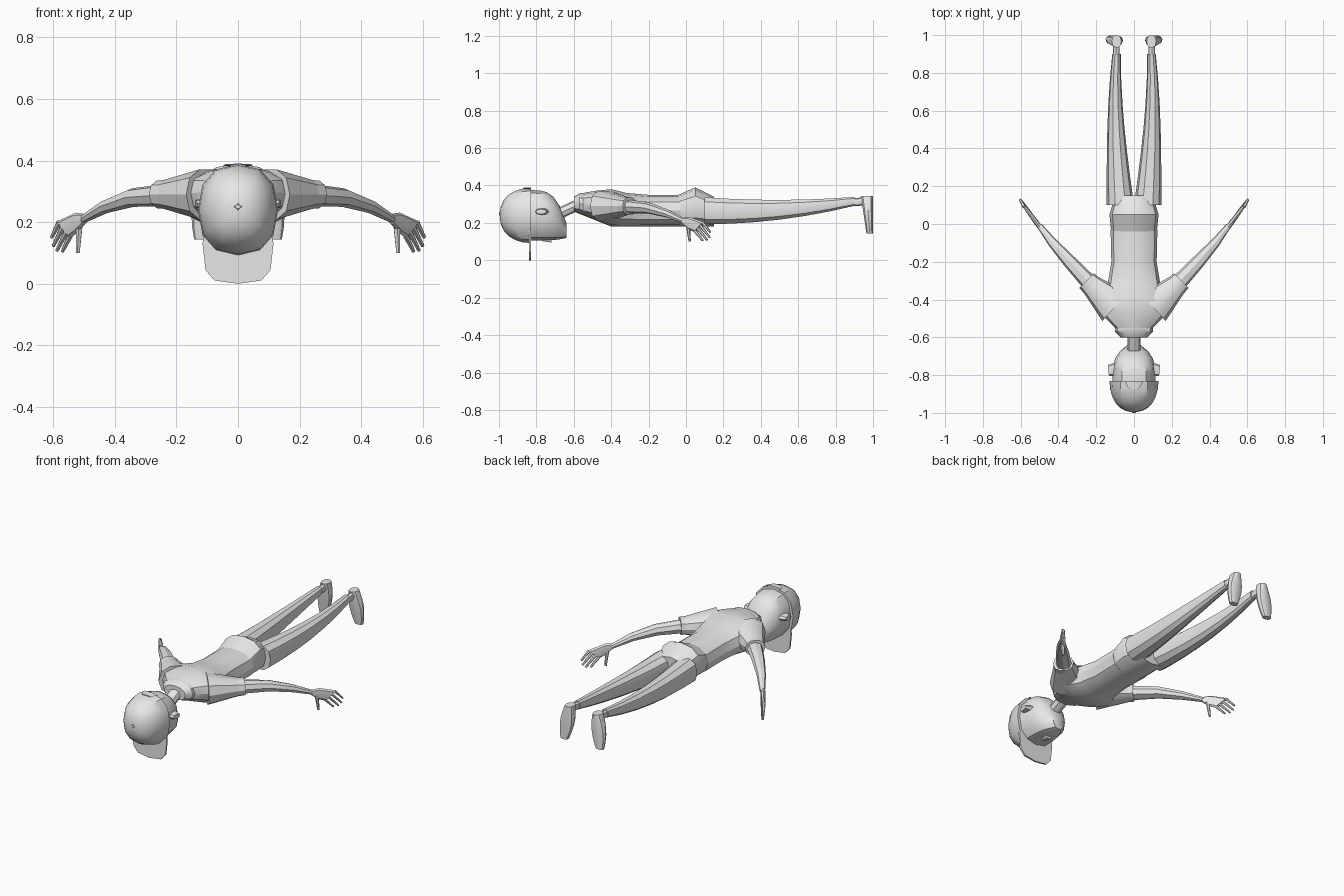
import bpy, bmesh
from math import cos, sin, pi, radians, copysign
from mathutils import Vector

default_cube = bpy.data.objects.get("Cube")
if default_cube:
    bpy.data.objects.remove(default_cube, do_unlink=True)

colour = (.8, .8, .8, 1)
grey = bpy.data.materials.new("plain grey")
grey.use_nodes = True
grey.diffuse_color = colour
grey.node_tree.nodes["Principled BSDF"].inputs["Base Color"].default_value = colour

RIGHTWARD = Vector((1, 0, 0))
BACKWARD = Vector((0, 1, 0))
UPWARD = Vector((0, 0, 1))


def loft(name, rings, sides=12, power=.85):
    """Skin a row of rings, each a centre and two half axes."""
    mesh_builder = bmesh.new()
    loops = []
    for centre, across, along in rings:
        loop = []
        for index in range(sides):
            angle = 2 * pi * index / sides
            c, s = [copysign(abs(value) ** power, value)
                    for value in (cos(angle), sin(angle))]
            loop.append(mesh_builder.verts.new(Vector(centre) + across * c + along * s))
        loops.append(loop)
    for near, far in zip(loops, loops[1:]):
        for index in range(sides):
            following = (index + 1) % sides
            mesh_builder.faces.new((near[index], near[following],
                                    far[following], far[index]))
    mesh_builder.faces.new(loops[0])
    mesh_builder.faces.new(loops[-1])
    bmesh.ops.recalc_face_normals(mesh_builder, faces=mesh_builder.faces)
    mesh = bpy.data.meshes.new(name)
    mesh_builder.to_mesh(mesh)
    mesh_builder.free()
    mesh.materials.append(grey)
    part = bpy.data.objects.new(name, mesh)
    bpy.context.collection.objects.link(part)
    bpy.ops.object.select_all(action="DESELECT")
    part.select_set(True)
    bpy.context.view_layer.objects.active = part
    bpy.ops.object.shade_smooth_by_angle(angle=radians(32))


def cross_section(x, y, z, width, height):
    """An upright ring facing along the body."""
    return (x, y, z), RIGHTWARD * width, UPWARD * height


def limb(name, path, start, end, flatness=.85, sides=8):
    """A tube along a path, tapering evenly from start to end radius."""
    points = [Vector(point) for point in path]
    last = len(points) - 1
    rings = []
    for index, point in enumerate(points):
        ahead = points[min(index + 1, last)] - points[max(index - 1, 0)]
        sideways = ahead.cross(UPWARD).normalized()
        upright = sideways.cross(ahead).normalized()
        radius = start + (end - start) * index / last
        rings.append((point, sideways * radius, upright * radius * flatness))
    loft(name, rings, sides)


def trunk(name, sections):
    """A body part resting on the belly line, which rises towards the neck."""
    rings = []
    for y, width, height in sections:
        belly = .18 + .4 * max(0, -.4 - y)
        rings.append(cross_section(0, y, belly + height, width, height))
    loft(name, rings)


def steps(count):
    return [index / count for index in range(count + 1)]


# Torso, collar and hips
trunk("shirt", [(-.58, .07, .05), (-.55, .1, .06), (-.48, .17, .08), (-.4, .19, .1),
                (-.32, .14, .09), (-.2, .12, .085), (-.03, .124, .085)])
trunk("collar", [(-.6, .07, .04), (-.57, .1, .055), (-.55, .1, .06)])
trunk("hips", [(-.05, .12, .083), (.05, .13, .105), (.15, .1, .08)])

# Neck and head, narrowing to the chin
limb("neck", [(0, -.7, .24), (0, -.55, .31)], .035, .035)
head_rings = []
for t in steps(6):
    taper = 1 - .7 * t ** 4
    head_rings.append(cross_section(0, -.85 + .21 * t, .24 - .08 * t ** 4,
                                    .115 * taper, .135 * taper))
loft("head", head_rings)
limb("nose", [(0, -.77, .11), (0, -.72, .11)], .01, .02, sides=6)

# Domed cap with button, back strap and brim
cap_rings = []
for t in steps(6):
    angle = t * pi / 2
    size = max(cos(angle), .08) ** .8
    cap_rings.append(cross_section(0, -.83 - .165 * sin(angle), .24,
                                   .13 * size, .148 * size))
loft("cap", cap_rings)
limb("cap_button", [(0, -1, .25), (0, -.98, .25)], .01, .02, sides=4)
limb("cap_strap", [(0, -.87, .385), (0, -.83, .385)], .03, .05, flatness=.1)
loft("cap_brim", [cross_section(0, y, .13, .115, .13) for y in (-.84, -.83)], power=.6)

for label, side in (("left", 1), ("right", -1)):

    def mirrored(*points):
        return [Vector((side * x, y, z)) for x, y, z in points]

    # Ear
    limb(label + "_ear", mirrored((.09, -.77, .26), (.136, -.775, .26)),
         .04, .028, flatness=.5)

    # Sleeve, cuff and arm
    limb(label + "_sleeve", mirrored((.1, -.44, .29), (.24, -.31, .29)),
         .1, .053, sides=10)
    limb(label + "_cuff", mirrored((.22, -.33, .29), (.25, -.3, .29)),
         .058, .055, sides=10)
    limb(label + "_arm", mirrored((.2, -.35, .29), (.34, -.2, .28),
                                  (.43, -.1, .25), (.5, -.01, .21)), .046, .015)

    # Palm, fingers and thumb
    wrist, upper_knuckle, lower_knuckle, reach = mirrored(
        (.5, -.015, .21), (.58, .09, .2), (.545, .05, .155), (.025, .04, -.05))
    knuckles = (upper_knuckle + lower_knuckle) / 2
    thickness = (knuckles - wrist).cross(UPWARD).normalized() * .013
    loft(label + "_palm", [
        (wrist, thickness, UPWARD * .017),
        (wrist.lerp(knuckles, .4), thickness, UPWARD * .034),
        (knuckles, thickness * .8, (upper_knuckle - lower_knuckle) * .6)], sides=8)
    for index, name in enumerate(("index", "middle", "ring", "little")):
        base = upper_knuckle.lerp(lower_knuckle, index / 3)
        length = 1.25 if name in ("middle", "ring") else 1
        limb(f"{label}_{name}_finger", [base, base + reach * length],
             .01, .006, sides=6)
    limb(label + "_thumb", mirrored((.515, .01, .19), (.52, .02, .1)),
         .012, .007, sides=6)

    # Trouser leg, slimming towards the ankle
    leg_rings = []
    for t in steps(6):
        inner, outer = .07 * sin(t * pi / 2), .145 - .03 * t ** 3
        low, high = .19 + .1 * t * t, .34 - .06 * t * (1 - t)
        leg_rings.append(cross_section(side * (inner + outer) / 2, .1 + .8 * t,
                                       (low + high) / 2, (outer - inner) / 2,
                                       (high - low) / 2))
    loft(label + "_trouser_leg", leg_rings, sides=10)
    limb(label + "_ankle", mirrored((.094, .88, .31), (.094, .96, .315)),
         .018, .018, flatness=1.2)

    # Shoe, with a flat sole and toes turned outwards
    shoe_rings = []
    for t in steps(5):
        depth = .033 - .015 * t
        shoe_rings.append(((side * (.092 + .025 * t), 1 - depth, .343 - .2 * t),
                           RIGHTWARD * (.025 + .02 * sin(pi * t)), BACKWARD * depth))
    loft(label + "_shoe", shoe_rings, sides=10)
